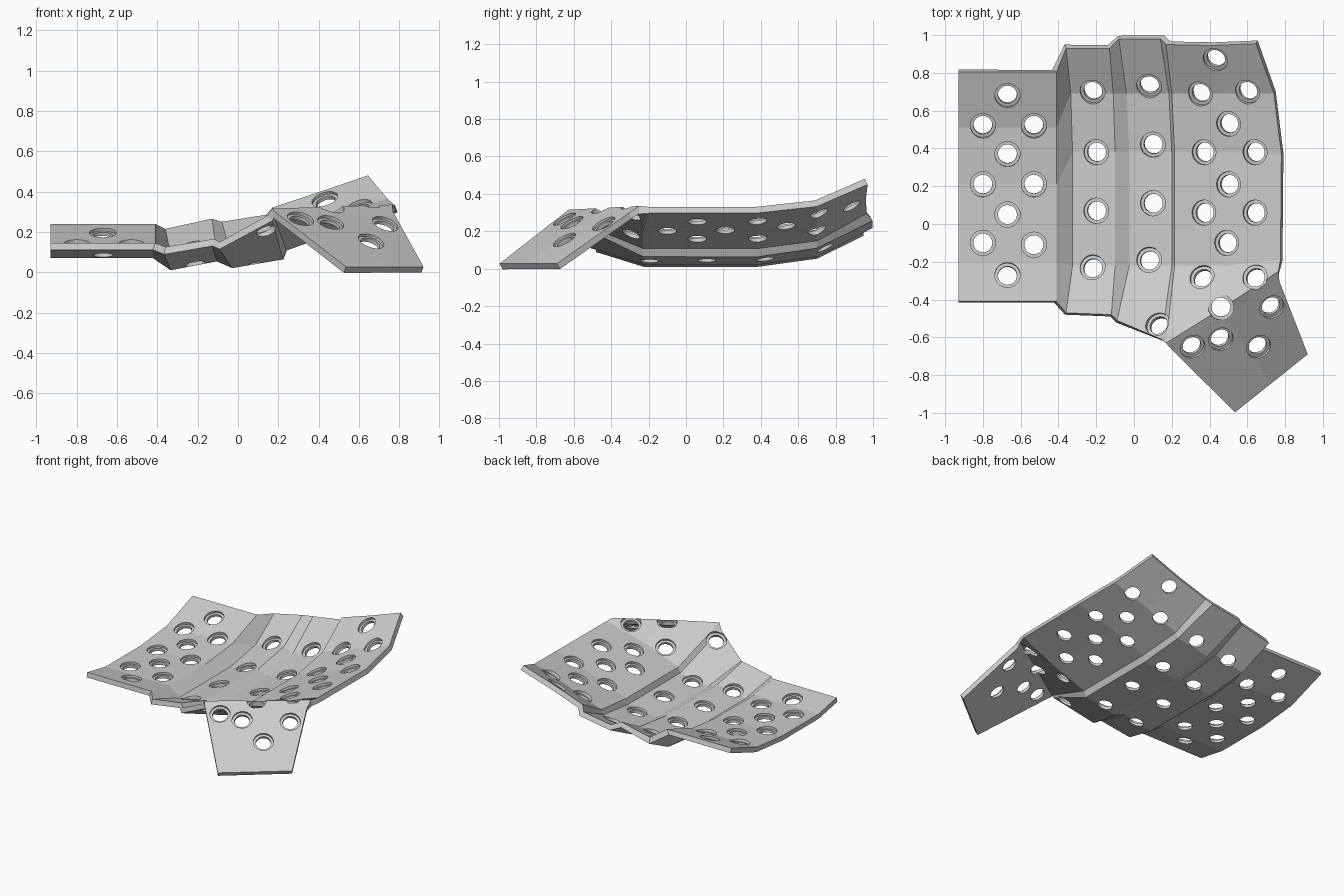
import bpy, bmesh, math
from mathutils import Vector
from mathutils.bvhtree import BVHTree

if "Cube" in bpy.data.objects:
    bpy.data.objects.remove(bpy.data.objects["Cube"])

THICK = 0.035
grey = bpy.data.materials.new("plain_grey")
grey.use_nodes = True
grey.diffuse_color = (0.6, 0.6, 0.6, 1)
grey.node_tree.nodes["Principled BSDF"].inputs["Base Color"].default_value = (0.6, 0.6, 0.6, 1)


def make_object(name, bm):
    mesh = bpy.data.meshes.new(name)
    bm.to_mesh(mesh)
    ob = bpy.data.objects.new(name, mesh)
    bpy.context.collection.objects.link(ob)
    mesh.materials.append(grey)
    return ob


# Fold lines of the sheet, each running from the front edge to the back edge
outer = [(-.41, .145), (-.2, .105), (.21, .105), (.51, .135), (.805, .24)]
folds = [[(x, y, z) for y, z in outer] for x in (-.93, -.41)]
folds += [
    [(-.36, -.47, .125), (-.325, -.22, .047), (-.325, .38, .047), (-.335, .69, .09), (-.36, .93, .215)],
    [(-.12, -.48, .165), (-.1, -.22, .09), (-.1, .38, .09), (-.11, .69, .135), (-.13, .93, .265)],
    [(-.09, -.51, .15), (-.025, -.22, .057), (-.025, .38, .057), (-.04, .69, .1), (-.08, .98, .25)],
    [(.145, -.61, .28), (.2, -.22, .095), (.2, .38, .095), (.185, .69, .14), (.14, .98, .285)],
    [(.17, -.63, .315), (.215, -.22, .135), (.215, .38, .135), (.2, .69, .175), (.17, .95, .32)],
    [(.46, -.45, .325), (.49, -.22, .235), (.49, .38, .235), (.46, .69, .27), (.41, .945, .4)],
    [(.765, -.25, .335), (.775, -.19, .33), (.78, .37, .33), (.74, .69, .365), (.645, .955, .48)],
]

# Folded sheet surface
bm = bmesh.new()
grid = [[bm.verts.new(p) for p in line] for line in folds]
for a, b in zip(grid, grid[1:]):
    for j in range(4):
        bm.faces.new((a[j], b[j], b[j + 1], a[j + 1]))

# Downward flap hinged on the front left corner
ridge = [line[0] for line in grid[-3:]]
bend = [bm.verts.new(p) for p in [(.18, -.645, .302), (.475, -.485, .308), (.77, -.305, .298)]]
foot = [bm.verts.new(p) for p in [(.535, -.997, .027), (.728, -.843, .027), (.92, -.69, .027)]]
for far, near in ((ridge, bend), (bend, foot)):
    for i in range(2):
        bm.faces.new((near[i], near[i + 1], far[i + 1], far[i]))
bm.normal_update()
tree = BVHTree.FromBMesh(bm)
sheet = make_object("folded_sheet", bm)
bm.free()

# Hole centres by panel
holes = [(-.67, y) for y in (.68, .37, .05, -.27)]
holes += [(-.8, y) for y in (.52, .21, -.1)] + [(-.53, y) for y in (.52, .21, -.11)]
holes += [(-.22, .7), (-.2, .38), (-.2, .07), (-.22, -.23)]
holes += [(.08, .73), (.1, .42), (.1, .11), (.08, -.19), (.125, -.53)]
holes += [(.43, .87), (.35, .69), (.6, .7), (.5, .53), (.5, .21), (.49, -.1), (.36, -.28), (.64, -.28)]
holes += [(x, y) for x in (.37, .64) for y in (.38, .06)]
holes += [(.46, -.44), (.31, -.65), (.46, -.61), (.66, -.65), (.73, -.44)]


def surface_at(x, y):
    """Average position and normal of the sheet around a hole."""
    pos, nor, n = Vector(), Vector(), 0
    for k in range(8):
        a = k * math.pi / 4
        start = Vector((x + .05 * math.cos(a), y + .05 * math.sin(a), 2))
        hit, normal, _, _ = tree.ray_cast(start, Vector((0, 0, -1)))
        if hit:
            pos, nor, n = pos + hit, nor + normal, n + 1
    return Vector((x, y, pos.z / n)), nor.normalized()


# Stepped cutters: wide recess above, narrow bore below
SIDES = 28
profile = [(.05, -.075), (.05, -.015), (.067, -.015), (.067, .035)]
bm = bmesh.new()
for x, y in holes:
    pos, normal = surface_at(x, y)
    turn = Vector((0, 0, 1)).rotation_difference(normal)
    rings = []
    for r, h in profile:
        ring = []
        for k in range(SIDES):
            a = 2 * math.pi * k / SIDES
            ring.append(bm.verts.new(pos + turn @ Vector((r * math.cos(a), r * math.sin(a), h))))
        rings.append(ring)
    for lo, hi in zip(rings, rings[1:]):
        for k in range(SIDES):
            m = (k + 1) % SIDES
            bm.faces.new((lo[k], lo[m], hi[m], hi[k]))
    bm.faces.new(rings[0][::-1])
    bm.faces.new(rings[-1])
cutter = make_object("hole_cutters", bm)
bm.free()
cutter.hide_render = True
cutter.display_type = 'WIRE'

# Give the sheet thickness and punch the holes
solid = sheet.modifiers.new("thickness", 'SOLIDIFY')
solid.thickness = THICK
solid.offset = -1
solid.use_even_offset = True
punch = sheet.modifiers.new("holes", 'BOOLEAN')
punch.operation = 'DIFFERENCE'
punch.solver = 'EXACT'
punch.object = cutter
bpy.context.view_layer.objects.active = sheet
sheet.select_set(True)
for name in ("thickness", "holes"):
    bpy.ops.object.modifier_apply(modifier=name)
bpy.data.objects.remove(cutter)
